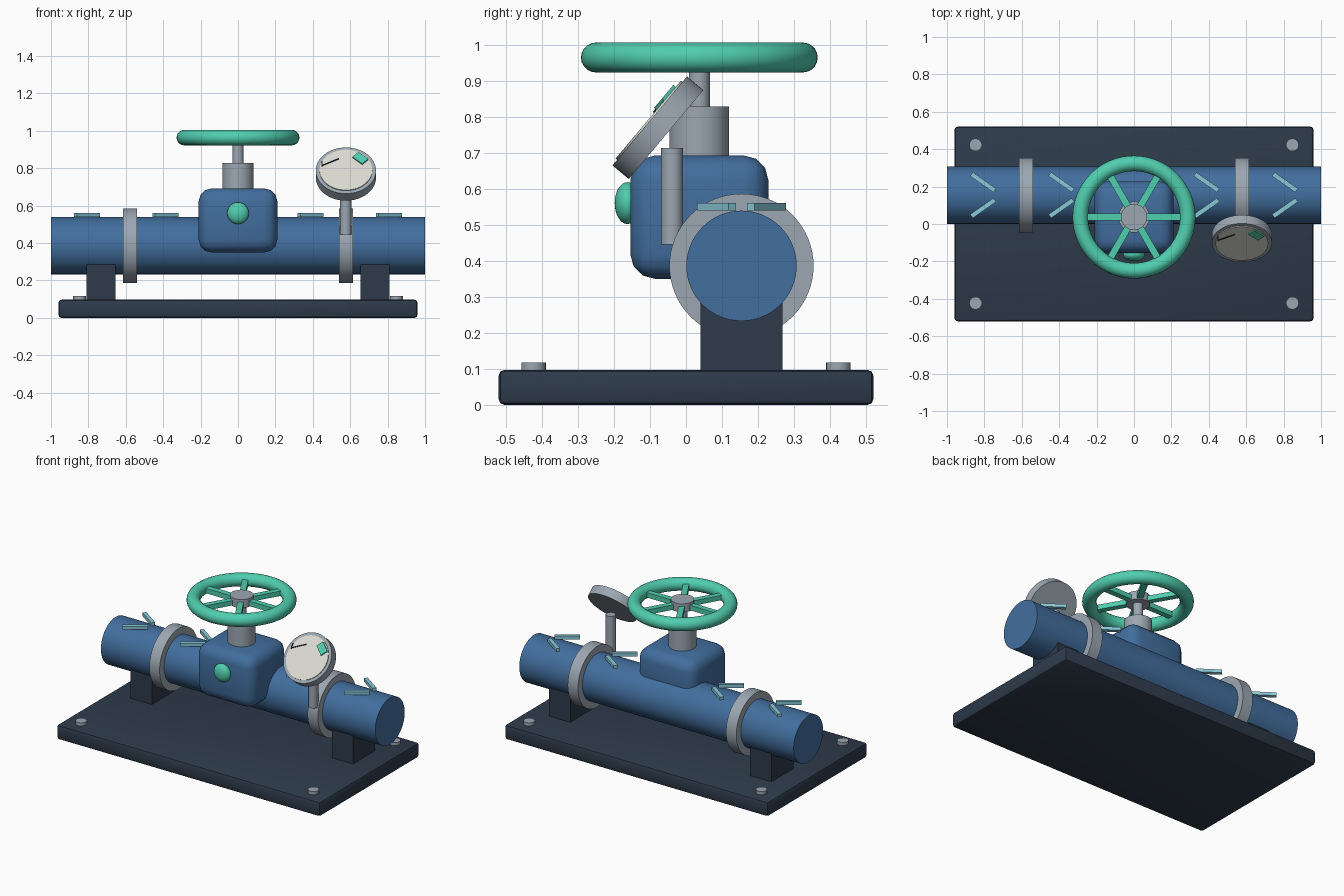
import bpy, math
from mathutils import Matrix, Vector

if "Cube" in bpy.data.objects:
    bpy.data.objects.remove(bpy.data.objects["Cube"])


def material(name, hexcode):
    def lin(c):
        return c / 12.92 if c <= 0.04045 else ((c + 0.055) / 1.055) ** 2.4
    m = bpy.data.materials.new(name)
    rgb = [lin(int(hexcode[i:i + 2], 16) / 255) for i in (0, 2, 4)]
    m.diffuse_color = (*rgb, 1)
    m.use_nodes = True
    m.node_tree.nodes["Principled BSDF"].inputs["Base Color"].default_value = m.diffuse_color
    return m


NAVY = material("dark navy", "2E3B4B")
BLUE = material("pipe blue", "426E9E")
STEEL = material("steel grey", "9CA7B2")
TEAL = material("teal green", "50CDAE")
CREAM = material("dial cream", "DCDCD3")
PALE = material("pale blue", "88C8D8")
BLACK = material("needle black", "22262C")


def finish(name, mat, bevel=0, segments=2):
    o = bpy.context.object
    o.name = name
    o.data.materials.append(mat)
    if bevel:
        b = o.modifiers.new("bevel", "BEVEL")
        b.width, b.segments = bevel, segments
        bpy.ops.object.modifier_apply(modifier="bevel")
    bpy.ops.object.shade_smooth_by_angle(angle=math.radians(35))
    return o


def box(name, mat, loc, size, rot=(0, 0, 0), bevel=0, segments=2):
    bpy.ops.mesh.primitive_cube_add(size=1, location=loc, rotation=rot)
    o = bpy.context.object
    o.data.transform(Matrix.Diagonal((*size, 1)))
    return finish(name, mat, bevel, segments)


def cylinder(name, mat, loc, radius, depth, rot=(0, 0, 0), sides=48):
    bpy.ops.mesh.primitive_cylinder_add(vertices=sides, radius=radius, depth=depth,
                                        location=loc, rotation=rot)
    return finish(name, mat)


PIPE_Y, PIPE_Z = 0.154, 0.386
VALVE_Y = 0.037
ALONG_X = (0, math.pi / 2, 0)

# Base plate with corner bolts
box("base_plate", NAVY, (0, 0, 0.0485), (1.92, 1.04, 0.097), bevel=0.016, segments=2)
for sx in (-1, 1):
    for sy in (-1, 1):
        cylinder("base_bolt", STEEL, (sx * 0.847, sy * 0.423, 0.104), 0.034, 0.028, sides=24)

# Pipe, its supports and flanges
cylinder("pipe", BLUE, (0, PIPE_Y, PIPE_Z), 0.153, 2.0, ALONG_X, 64)
for s in (-1, 1):
    box("pipe_support", NAVY, (s * 0.733, PIPE_Y, 0.205), (0.154, 0.228, 0.23))
    cylinder("flange", STEEL, (s * 0.577, PIPE_Y, PIPE_Z), 0.2, 0.075, ALONG_X, 64)

# Flow arrows above the pipe, all pointing along +x
for x in (-0.807, -0.388, 0.388, 0.807):
    for s in (-1, 1):
        box("flow_arrow_bar", PALE, (x, PIPE_Y + s * 0.069, 0.55), (0.152, 0.025, 0.021),
            (0, 0, -s * math.radians(35)))

# Valve body, bonnet and stem
box("valve_body", BLUE, (0, VALVE_Y, 0.521), (0.42, 0.383, 0.342), bevel=0.068, segments=3)
cylinder("bonnet", STEEL, (0, VALVE_Y, 0.748), 0.083, 0.16)
cylinder("valve_stem", STEEL, (0, VALVE_Y, 0.885), 0.029, 0.15, sides=32)

# Domed button on the front of the body
bpy.ops.mesh.primitive_uv_sphere_add(segments=32, ring_count=16, radius=0.058,
                                     location=(0, -0.163, 0.56))
bpy.context.object.scale.y = 0.6
finish("front_button", TEAL)

# Handwheel: rim, six spokes and hub
WHEEL_Z = 0.964
bpy.ops.mesh.primitive_torus_add(major_segments=64, minor_segments=20, major_radius=0.287,
                                 minor_radius=0.0415, location=(0, VALVE_Y, WHEEL_Z))
finish("handwheel_rim", TEAL)
for i in range(3):
    box("handwheel_spoke", TEAL, (0, VALVE_Y, WHEEL_Z), (0.55, 0.037, 0.032),
        (0, 0, i * math.pi / 3))
cylinder("handwheel_hub", STEEL, (0, VALVE_Y, 0.97), 0.07, 0.055, sides=32)

# Pressure gauge on its riser, tilted to face up and forward
TILT = math.radians(50)
GAUGE = Matrix.Translation((0.577, -0.078, 0.769)) @ Matrix.Rotation(TILT, 4, 'X')


def on_gauge(u, v, h):
    return GAUGE @ Vector((u, v, h))


def gauge_bar(name, mat, u, v, h, size, angle):
    o = box(name, mat, (0, 0, 0), size)
    o.matrix_world = (GAUGE @ Matrix.Translation((u, v, h))
                      @ Matrix.Rotation(math.radians(angle), 4, 'Z'))


cylinder("gauge_riser", STEEL, (0.576, -0.039, 0.579), 0.03, 0.268, sides=32)
cylinder("gauge_case", STEEL, on_gauge(0, 0, 0), 0.161, 0.059, (TILT, 0, 0), 64)
cylinder("gauge_dial", CREAM, on_gauge(0, 0, 0.031), 0.141, 0.008, (TILT, 0, 0), 64)
gauge_bar("gauge_marker", TEAL, 0.077, 0.077, 0.039, (0.072, 0.047, 0.009), -43)
gauge_bar("gauge_needle", BLACK, -0.083, 0.053, 0.036, (0.103, 0.006, 0.006), 28)
gauge_bar("gauge_tick", BLACK, -0.128, 0.042, 0.036, (0.005, 0.036, 0.006), 0)
